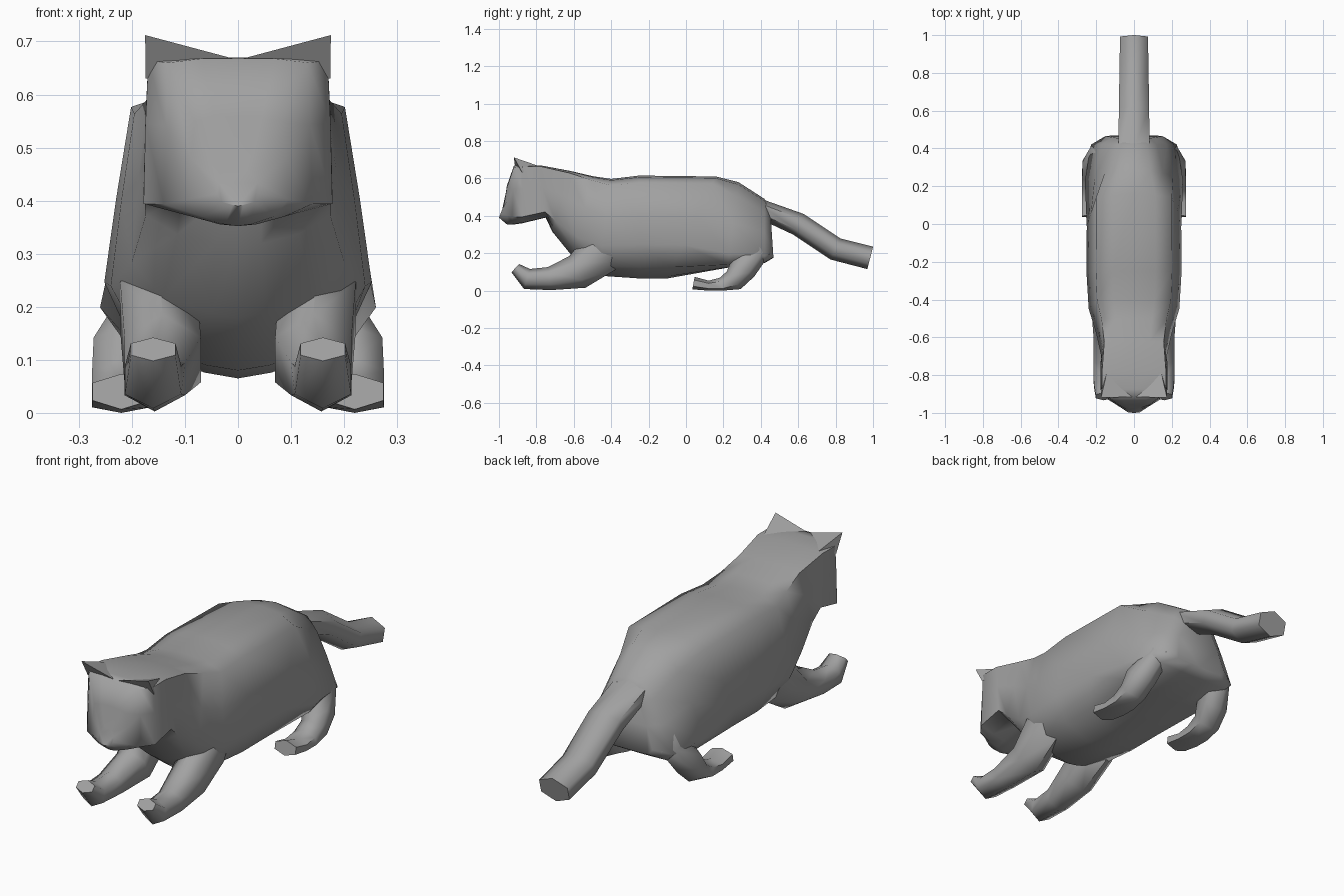
import bpy
import math
from mathutils import Vector

cube = bpy.data.objects.get("Cube")
if cube:
    bpy.data.objects.remove(cube)

GREY = (0.36, 0.36, 0.36, 1)
fur = bpy.data.materials.new("grey fur")
fur.use_nodes = True
fur.diffuse_color = GREY
fur.node_tree.nodes["Principled BSDF"].inputs["Base Color"].default_value = GREY


def make(name, verts, faces, angle=70):
    mesh = bpy.data.meshes.new(name)
    mesh.from_pydata(verts, [], faces)
    mesh.materials.append(fur)
    obj = bpy.data.objects.new(name, mesh)
    bpy.context.collection.objects.link(obj)
    bpy.ops.object.select_all(action="DESELECT")
    obj.select_set(True)
    bpy.context.view_layer.objects.active = obj
    bpy.ops.object.mode_set(mode="EDIT")
    bpy.ops.mesh.select_all(action="SELECT")
    bpy.ops.mesh.normals_make_consistent(inside=False)
    bpy.ops.object.mode_set(mode="OBJECT")
    bpy.ops.object.shade_smooth_by_angle(angle=math.radians(angle))
    return obj


def skin(name, rings):
    """Bridge equal-sized rings and cap both ends."""
    n = len(rings[0])
    faces = [(r * n + i, r * n + (i + 1) % n, (r + 1) * n + (i + 1) % n, (r + 1) * n + i)
             for r in range(len(rings) - 1) for i in range(n)]
    last = (len(rings) - 1) * n
    faces += [tuple(range(n)), tuple(range(last, last + n))]
    return make(name, [v for ring in rings for v in ring], faces)


def limb(name, path, sides=6, side=1):
    """Path of (x, y, z, half width, half thickness), swept in the side plane."""
    rings = []
    for i, (x, y, z, rx, rt) in enumerate(path):
        a, b = path[max(i - 1, 0)], path[min(i + 1, len(path) - 1)]
        along = Vector((0, b[1] - a[1], b[2] - a[2])).normalized()
        up = Vector((0, -along.z, along.y))
        ring = []
        for k in range(sides):
            t = 2 * math.pi * k / sides
            p = Vector((x, y, z)) + Vector((rx * math.sin(t), 0, 0)) / math.sin(math.pi / 3) + up * rt * math.cos(t)
            ring.append((side * p.x, p.y, max(p.z, 0)))
        rings.append(ring)
    return skin(name, rings)


# Half cross-sections from spine to belly: (share of half width, share of height)
TRUNK = [(0, 1), (.45, .985), (.8, .93), (.91, .62), (1, .33), (.78, .11), (.25, .02), (0, 0)]
HEAD = [(0, 1), (.5, 1), (.95, .98), (.98, .6), (1, .11), (.6, .05), (.25, .01), (0, 0)]
RUMP = [(0, 1), (.3, .97), (.53, .8), (.76, .5), (1, .13), (.85, .03), (.3, .02), (0, .02)]

# y at top, y at bottom, top z, bottom z, half width, blend (+ to head, - to rump)
BODY = [
    (-.972, -1, .46, .39, .04, 0),
    (-.958, -.955, .56, .352, .095, .4),
    (-.92, -.93, .668, .352, .14, .9),
    (-.875, -.875, .67, .36, .178, 1),
    (-.78, -.75, .67, .39, .178, 1),
    (-.62, -.715, .64, .315, .174, .7),
    (-.50, -.605, .612, .18, .20, .4),
    (-.40, -.47, .597, .08, .24, .1),
    (-.25, -.25, .615, .065, .252, 0),
    (.16, -.10, .61, .065, .25, 0),
    (.28, .22, .58, .115, .26, -.75),
    (.42, .42, .49, .14, .228, -1),
    (.45, .468, .44, .17, .15, -1),
]
rings = []
for yt, yb, zt, zb, w, blend in BODY:
    half = []
    for (u, v), (su, sv) in zip(TRUNK, HEAD if blend > 0 else RUMP):
        u, v = u + (su - u) * abs(blend), v + (sv - v) * abs(blend)
        half.append((u * w, yb + (yt - yb) * v, zb + (zt - zb) * v))
    rings.append(half + [(-x, y, z) for x, y, z in half[-2:0:-1]])
skin("body_and_head", rings)

# Tail
limb("tail", [(0, .38, .445, .083, .05), (0, .60, .355, .08, .062),
              (0, .80, .222, .077, .062), (0, .985, .175, .074, .062)])

FRONT = [(.13, -.34, .30, .06, .09), (.15, -.46, .20, .072, .12), (.142, -.58, .10, .072, .095),
         (.157, -.73, .064, .057, .062), (.16, -.85, .062, .053, .056), (.16, -.913, .12, .042, .03)]
HIND = [(.14, .32, .30, .04, .08), (.18, .365, .205, .05, .085), (.21, .305, .12, .062, .075),
        (.22, .255, .055, .055, .06), (.22, .19, .03, .055, .04),
        (.22, .12, .025, .055, .028), (.22, .04, .04, .054, .034)]

for label, s in (("left", 1), ("right", -1)):
    limb(label + "_front_leg", FRONT, side=s)
    limb(label + "_hind_leg", HIND, side=s)
    # Ear: a tetrahedron rising from the top corner of the head
    ear = [(s * .175, -.92, .712), (s * .174, -.875, .63), (s * .01, -.915, .668), (s * .14, -.77, .66)]
    make(label + "_ear", ear, [(0, 1, 2), (0, 2, 3), (0, 3, 1), (1, 3, 2)], angle=40)
